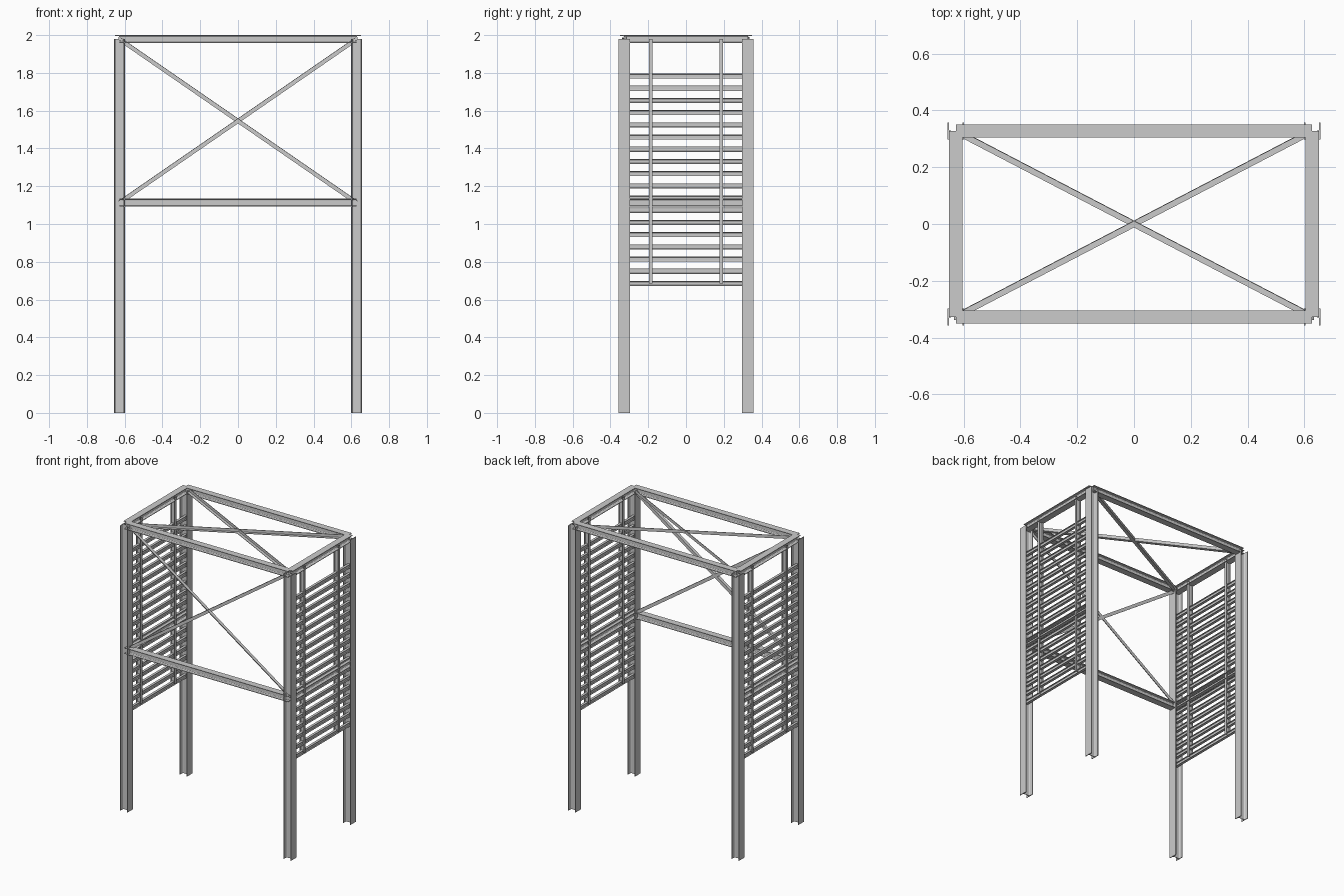
import bpy, bmesh, math
from mathutils import Vector

if "Cube" in bpy.data.objects:
    bpy.data.objects.remove(bpy.data.objects["Cube"])

CX, CY = 0.628, 0.327        # column centre lines
TOP, MID = 1.979, 1.113      # beam centre heights


def i_profile(w, h, tf, tw, r):
    # one quadrant of the rolled I section with root fillet, then mirrored round
    q = [(w/2, h/2), (w/2, h/2 - tf)]
    cx, cy = tw/2 + r, h/2 - tf - r
    for k in range(4):
        a = math.pi/2 + k*math.pi/6
        q.append((cx + r*math.cos(a), cy + r*math.sin(a)))
    lower = [(x, -y) for x, y in reversed(q)]
    right = q + lower
    return right + [(-x, -y) for x, y in right]


def l_profile(s, t):
    a = s/2
    return [(-a, -a), (a, -a), (a, t - a), (t - a, t - a), (t - a, a), (-a, a)]


def member(name, profile, p0, p1, up):
    # sweep a flat profile straight from p0 to p1; profile y follows 'up'
    p0, p1 = Vector(p0), Vector(p1)
    d = (p1 - p0).normalized()
    side = d.cross(Vector(up)).normalized()
    v = side.cross(d)
    bm = bmesh.new()
    ends = [[bm.verts.new(p + side*x + v*y) for x, y in profile] for p in (p0, p1)]
    n = len(profile)
    bm.faces.new(ends[0])
    bm.faces.new(ends[1])
    for i in range(n):
        j = (i + 1) % n
        bm.faces.new((ends[0][i], ends[0][j], ends[1][j], ends[1][i]))
    bmesh.ops.recalc_face_normals(bm, faces=bm.faces)
    me = bpy.data.meshes.new(name)
    bm.to_mesh(me)
    bm.free()
    ob = bpy.data.objects.new(name, me)
    bpy.context.collection.objects.link(ob)
    return ob


column = i_profile(0.060, 0.0576, 0.0048, 0.003, 0.0072)
beam = i_profile(0.046, 0.042, 0.004, 0.003, 0.005)
post = i_profile(0.018, 0.034, 0.003, 0.0025, 0.003)
slat = i_profile(0.018, 0.027, 0.003, 0.0025, 0.003)
angle = l_profile(0.022, 0.003)
Z, X = (0, 0, 1), (1, 0, 0)

# columns, flanges facing the sides
for sx in (-1, 1):
    for sy in (-1, 1):
        member("column", column, (sx*CX, sy*CY, 0), (sx*CX, sy*CY, TOP), X)

# long beams: top front, top back, middle front
for name, y, z in (("top_front_beam", -CY, TOP), ("top_back_beam", CY, TOP),
                   ("middle_front_beam", -CY, MID)):
    member(name, beam, (-CX, y, z), (CX, y, z), Z)

for sx in (-1, 1):
    x = sx*CX
    # short side beams
    for name, z in (("top_side_beam", TOP), ("middle_side_beam", MID)):
        member(name, beam, (x, -CY, z), (x, CY, z), Z)
    # louvre slats
    for i in range(18):
        z = 0.685 + i*0.0646
        member("side_slat", slat, (x, -CY, z), (x, CY, z), Z)
    # slat posts above and below the middle beam
    for y in (-0.187, 0.187):
        member("upper_slat_post", post, (x, y, MID), (x, y, TOP), X)
        member("lower_slat_post", post, (x, y, 0.685), (x, y, MID), X)

# diagonal bracing in the roof and the front
for s in (-1, 1):
    member("roof_brace", angle, (-CX, -s*CY, TOP), (CX, s*CY, TOP), Z)
    member("front_brace", angle, (-CX, -CY, MID if s > 0 else TOP),
           (CX, -CY, TOP if s > 0 else MID), (0, -1, 0))
